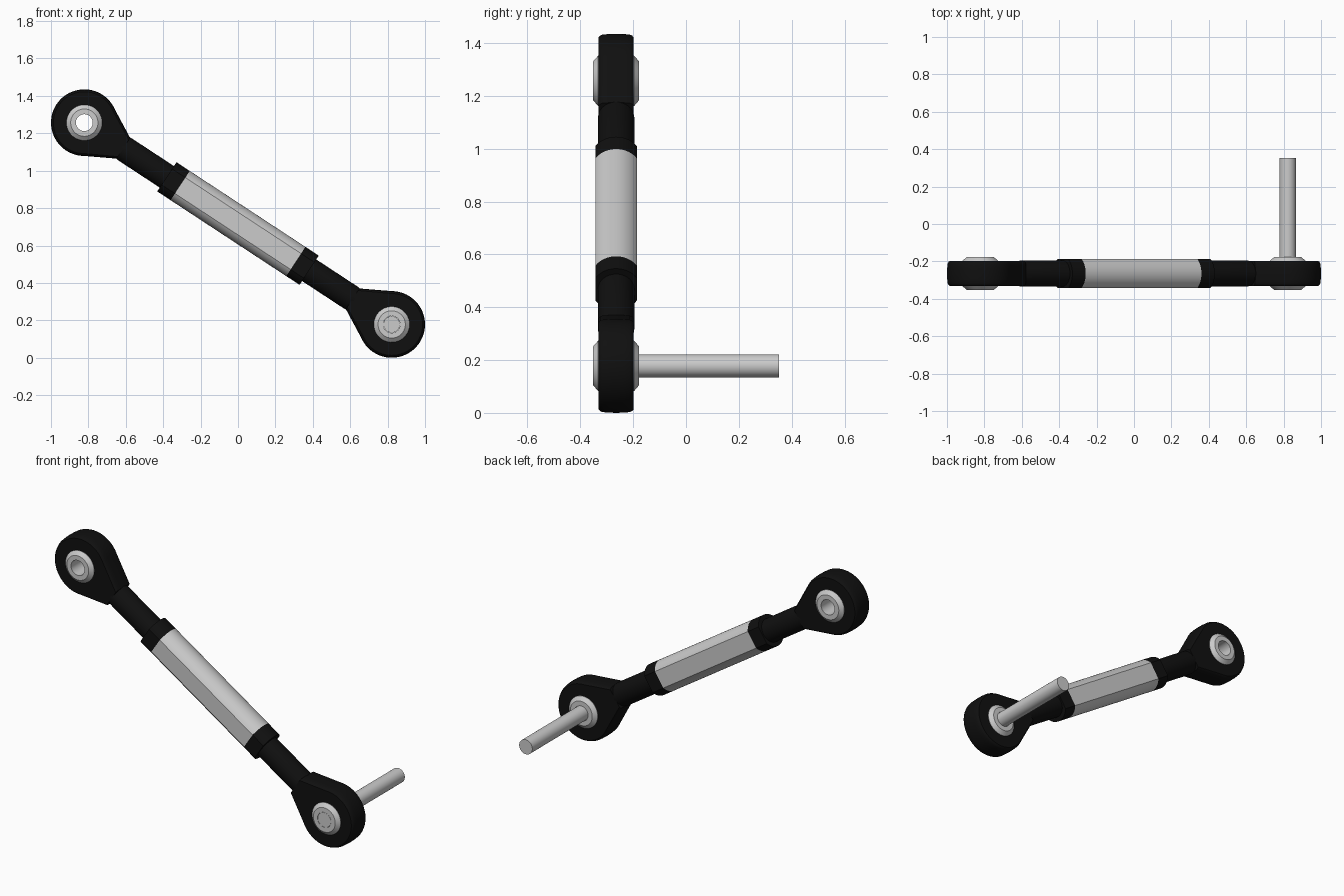
import bpy, bmesh
from math import sin, cos, pi, radians, atan2, asin
from mathutils import Matrix, Vector

if "Cube" in bpy.data.objects:
    bpy.data.objects.remove(bpy.data.objects["Cube"])

# The rod is built along local x, then tilted and moved into place
TILT = radians(33.28)
PLACE = Matrix.Translation((0, -0.2645, 0.7175)) @ Matrix.Rotation(TILT, 4, 'Y')
HALF = 0.983          # centre of the rod to an eye centre

black = bpy.data.materials.new("black_rubber")
black.diffuse_color = (0.005, 0.005, 0.005, 1)
black.use_nodes = True
black.node_tree.nodes["Principled BSDF"].inputs["Base Color"].default_value = black.diffuse_color


def make(name, rings, closed=False, mat=None, angle=25, flip=False):
    """Skin a list of equal-length point rings; cap the ends unless closed."""
    bm = bmesh.new()
    loops = [[bm.verts.new(p) for p in ring] for ring in rings]
    n = len(loops[0])
    pairs = list(zip(loops, loops[1:]))
    if closed:
        pairs.append((loops[-1], loops[0]))
    else:
        bm.faces.new(loops[0])
        bm.faces.new(loops[-1])
    for a, b in pairs:
        for i in range(n):
            j = (i + 1) % n
            bm.faces.new((a[i], a[j], b[j], b[i]))
    turn = Matrix.Rotation(pi, 4, 'Y') if flip else Matrix.Identity(4)
    bmesh.ops.transform(bm, matrix=PLACE @ turn, verts=bm.verts)
    bmesh.ops.recalc_face_normals(bm, faces=bm.faces)
    me = bpy.data.meshes.new(name)
    bm.to_mesh(me)
    bm.free()
    ob = bpy.data.objects.new(name, me)
    bpy.context.collection.objects.link(ob)
    if mat:
        me.materials.append(mat)
    bpy.ops.object.select_all(action='DESELECT')
    ob.select_set(True)
    bpy.context.view_layer.objects.active = ob
    bpy.ops.object.shade_smooth_by_angle(angle=radians(angle))
    return ob


def circle(r, t, axis, cx=0, n=48):
    pts = []
    for i in range(n):
        a = 2 * pi * i / n
        c, s = r * cos(a), r * sin(a)
        pts.append((t, c, s) if axis == 'X' else (cx + c, t, s))
    return pts


def flatted(x, r=0.0935, flat=0.0785, n=20):
    """Round bar section with a flat on the front and the back."""
    h = asin(flat / r)
    return [(x, r * sin(a), r * cos(a))
            for base in (0, pi)
            for a in (base - h + 2 * h * i / n for i in range(n + 1))]


def teardrop(y, inset):
    """Eye outline: large arc with straight sides running into the neck."""
    r, h, d = 0.178 - inset, 0.066 - inset, 0.25
    start = radians(57)
    pts = [Vector((r * cos(a), r * sin(a))) for a in
           (start + (2 * pi - 2 * start) * i / 48 for i in range(49))]
    low, high = Vector((d, -h)), Vector((d, h))
    first, last = pts[0], pts[-1]
    pts += [last.lerp(low, k) for k in (0.35, 0.7, 1)]
    pts += [Vector((d, 0))]
    pts += [high.lerp(first, k) for k in (0, 0.3, 0.65)]
    return [(HALF - p.x, y, p.y) for p in pts]


# Eye cross-section: rounded rim outside, plain bore inside
rim = [(-0.066, 0.013), (-0.061, 0.007), (-0.052, 0.003), (-0.03, 0.001), (0, 0),
       (0.03, 0.001), (0.052, 0.003), (0.061, 0.007), (0.066, 0.013)]
angles = [atan2(p[2], HALF - p[0]) for p in teardrop(0, 0)]


def bore(y, r=0.094):
    return [(HALF - r * cos(a), y, r * sin(a)) for a in angles]


# Central grey sleeve with flats
make("centre_sleeve", [flatted(-0.37), flatted(0.37)])

for side, flip in (("lower", False), ("upper", True)):
    # Black collar at the end of the sleeve
    make(side + "_collar", [flatted(0.37), flatted(0.455)], mat=black, flip=flip)
    # Threaded shank, tapering into the eye
    shank = [(0.44, 0.069), (0.725, 0.069), (0.745, 0.066), (0.79, 0.058), (0.84, 0.045)]
    make(side + "_shank", [circle(r, x, 'X') for x, r in shank], mat=black, flip=flip)
    # Eye housing
    make(side + "_eye", [teardrop(y, i) for y, i in rim] + [bore(0.066), bore(-0.066)],
         closed=True, mat=black, angle=35, flip=flip)
    # Grey bearing insert with chamfered faces and a through hole
    insert = [(-0.0875, 0.045), (-0.0875, 0.073), (-0.068, 0.0955),
              (0.068, 0.0955), (0.0875, 0.073), (0.0875, 0.045)]
    make(side + "_bearing", [circle(r, y, 'Y', HALF) for y, r in insert],
         closed=True, flip=flip)

# Pin through the lower eye, reaching out to the back
make("pivot_pin", [circle(0.0438, -0.0872, 'Y', HALF), circle(0.0438, 0.6165, 'Y', HALF)])
